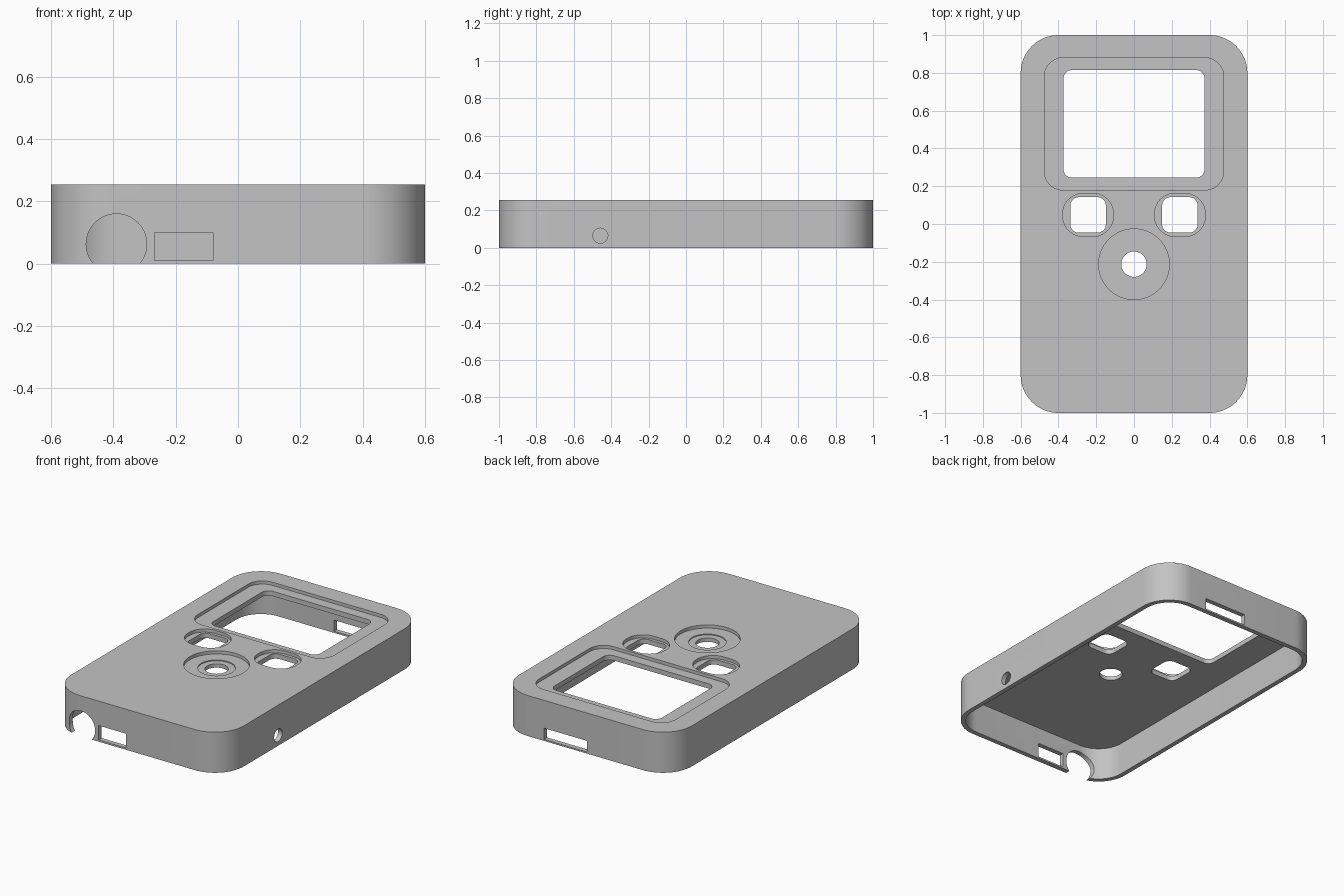
import bpy
import bmesh
from math import cos, sin, pi
from mathutils import Matrix

cube = bpy.data.objects.get("Cube")
if cube:
    bpy.data.objects.remove(cube, do_unlink=True)

grey = bpy.data.materials.new("light_grey_plastic")
grey.use_nodes = True
colour = (0.55, 0.55, 0.55, 1)
grey.diffuse_color = colour
grey.node_tree.nodes["Principled BSDF"].inputs["Base Color"].default_value = colour


def rounded_prism(name, centre, size, radius, low, high, turn=None):
    """Rounded rectangle extruded from low to high, then optionally turned."""
    bm = bmesh.new()
    steps = 16
    verts = []
    for quarter, (sx, sy) in enumerate(((1, 1), (-1, 1), (-1, -1), (1, -1))):
        for i in range(steps + 1 if radius else 1):
            a = (quarter + i / steps) * pi / 2
            verts.append(bm.verts.new((
                centre[0] + sx * (size[0] / 2 - radius) + radius * cos(a),
                centre[1] + sy * (size[1] / 2 - radius) + radius * sin(a),
                low)))
    face = bm.faces.new(verts)
    top = bmesh.ops.extrude_face_region(bm, geom=[face])["geom"]
    bmesh.ops.translate(bm, vec=(0, 0, high - low),
                        verts=[v for v in top if isinstance(v, bmesh.types.BMVert)])
    bmesh.ops.remove_doubles(bm, verts=bm.verts, dist=0.0001)
    if turn:
        bm.transform(turn)
    bmesh.ops.recalc_face_normals(bm, faces=bm.faces)
    mesh = bpy.data.meshes.new(name)
    bm.to_mesh(mesh)
    bm.free()
    mesh.materials.append(grey)
    obj = bpy.data.objects.new(name, mesh)
    bpy.context.collection.objects.link(obj)
    return obj


HEIGHT, WALL, ROOF = 0.255, 0.03, 0.05
ABOVE = HEIGHT + 0.1
case = rounded_prism("case_shell", (0, 0), (1.2, 2), 0.2, 0, HEIGHT)


def cut(*shape):
    cutter = rounded_prism("cutter", *shape)
    cutter.hide_render = True
    mod = case.modifiers.new("cut", "BOOLEAN")
    mod.operation = "DIFFERENCE"
    mod.solver = "EXACT"
    mod.object = cutter
    bpy.context.view_layer.objects.active = case
    bpy.ops.object.modifier_apply(modifier=mod.name)
    bpy.data.objects.remove(cutter, do_unlink=True)


# Open-bottomed cavity
cut((0, 0), (1.2 - 2 * WALL, 2 - 2 * WALL), 0.2 - WALL, -0.1, HEIGHT - ROOF)

# Screen recess and window
cut((0, 0.53), (0.95, 0.7), 0.1, HEIGHT - 0.02, ABOVE)
cut((0, 0.53), (0.746, 0.57), 0.045, 0.1, ABOVE)

# Pair of button recesses and openings
for side in (-1, 1):
    cut((side * 0.243, 0.048), (0.268, 0.228), 0.108, HEIGHT - 0.02, ABOVE)
    cut((side * 0.243, 0.048), (0.188, 0.188), 0.045, 0.1, ABOVE)

# Round control: dish, shallow step and hole
for diameter, low in ((0.374, HEIGHT - 0.02), (0.214, HEIGHT - 0.026), (0.134, 0.1)):
    cut((0, -0.213), (diameter, diameter), diameter / 2, low, ABOVE)

# Front wall: round notch and socket slot (profile x, z extruded along y)
along_y = Matrix.Rotation(pi / 2, 4, "X")
cut((-0.39, 0.063), (0.194, 0.194), 0.097, 0.9, 1.1, along_y)
cut((-0.174, 0.056), (0.188, 0.09), 0, 0.9, 1.1, along_y)

# Back wall: long slot
cut((0.137, 0.045), (0.298, 0.07), 0, -1.1, -0.9, along_y)

# Side wall: small round hole (profile y, z extruded along x)
along_x = Matrix(((0, 0, 1, 0), (1, 0, 0, 0), (0, 1, 0, 0), (0, 0, 0, 1)))
cut((-0.458, 0.065), (0.08, 0.08), 0.04, 0.5, 0.7, along_x)

# Smooth rounded walls, crisp edges
bpy.ops.object.select_all(action="DESELECT")
case.select_set(True)
bpy.context.view_layer.objects.active = case
bpy.ops.object.shade_smooth_by_angle(angle=pi / 6)
